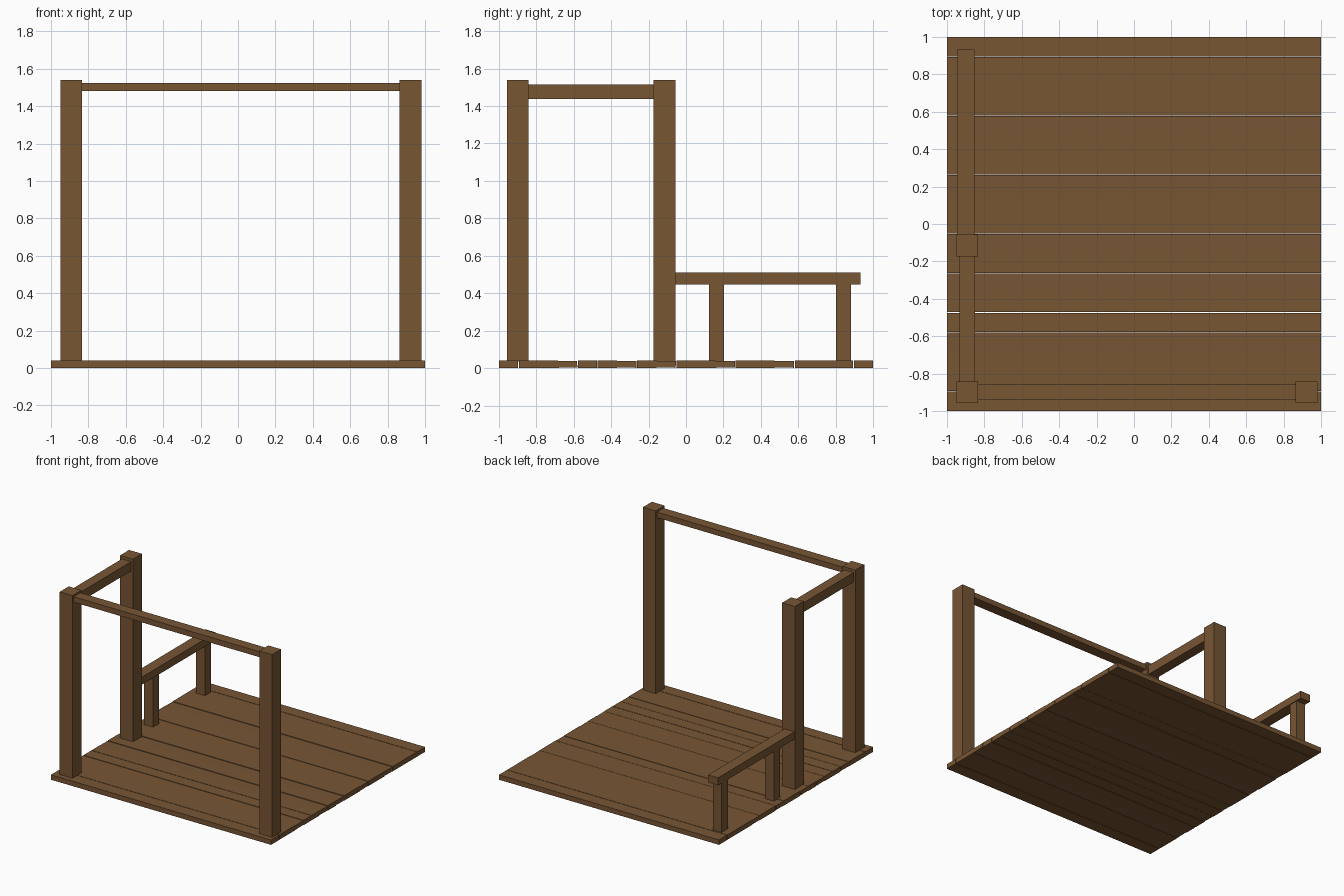
import bpy
import math

if "Cube" in bpy.data.objects:
    bpy.data.objects.remove(bpy.data.objects["Cube"])

wood = bpy.data.materials.new("brown wood")
wood.diffuse_color = (0.187, 0.092, 0.034, 1.0)
wood.use_nodes = True
wood.node_tree.nodes["Principled BSDF"].inputs["Base Color"].default_value = wood.diffuse_color


def box(name, x0, x1, y0, y1, z0, z1, roll=0.0):
    """Axis-aligned box between two corners, optionally rolled about its x axis."""
    bpy.ops.mesh.primitive_cube_add(
        size=1, location=((x0 + x1) / 2, (y0 + y1) / 2, (z0 + z1) / 2))
    ob = bpy.context.object
    ob.name = name
    ob.scale = (x1 - x0, y1 - y0, z1 - z0)
    ob.rotation_euler.x = math.radians(roll)
    bpy.ops.object.transform_apply(location=False, rotation=True, scale=True)
    ob.data.materials.append(wood)
    return ob


# Deck: 19 boards, hairline gaps at some seams, a few boards slightly sunk and tilted
count = 19
pitch = 2.0 / count
open_seams = {1, 4, 5, 7, 9, 12, 15, 18}
sunk = {3, 6, 8, 11, 14}
for i in range(count):
    y0 = -1 + i * pitch + (0.002 if i in open_seams else 0)
    y1 = -1 + (i + 1) * pitch - (0.002 if i + 1 in open_seams else 0)
    low = i in sunk
    box(f"deck_board_{i + 1}", -1, 1, y0, y1,
        0.003 if low else 0.0, 0.038 if low else 0.04,
        (1.0 if i % 2 else -1.0) if low else 0.0)

# Tall square posts
for name, x, y in (("front_left_post", -0.892, -0.899),
                   ("front_right_post", 0.922, -0.899),
                   ("middle_left_post", -0.892, -0.115)):
    h = 0.058
    box(name, x - h, x + h, y - h, y + h, 0.035, 1.54)

# Top rails between the tall posts
box("front_top_rail", -0.84, 0.87, -0.942, -0.856, 1.48, 1.525)
box("left_top_rail", -0.934, -0.85, -0.845, -0.17, 1.438, 1.515)

# Low side railing with two short posts
box("low_handrail", -0.945, -0.854, -0.06, 0.933, 0.448, 0.51)
for name, y in (("short_post_front", 0.163), ("short_post_back", 0.84)):
    box(name, -0.94, -0.86, y - 0.04, y + 0.04, 0.035, 0.45)
